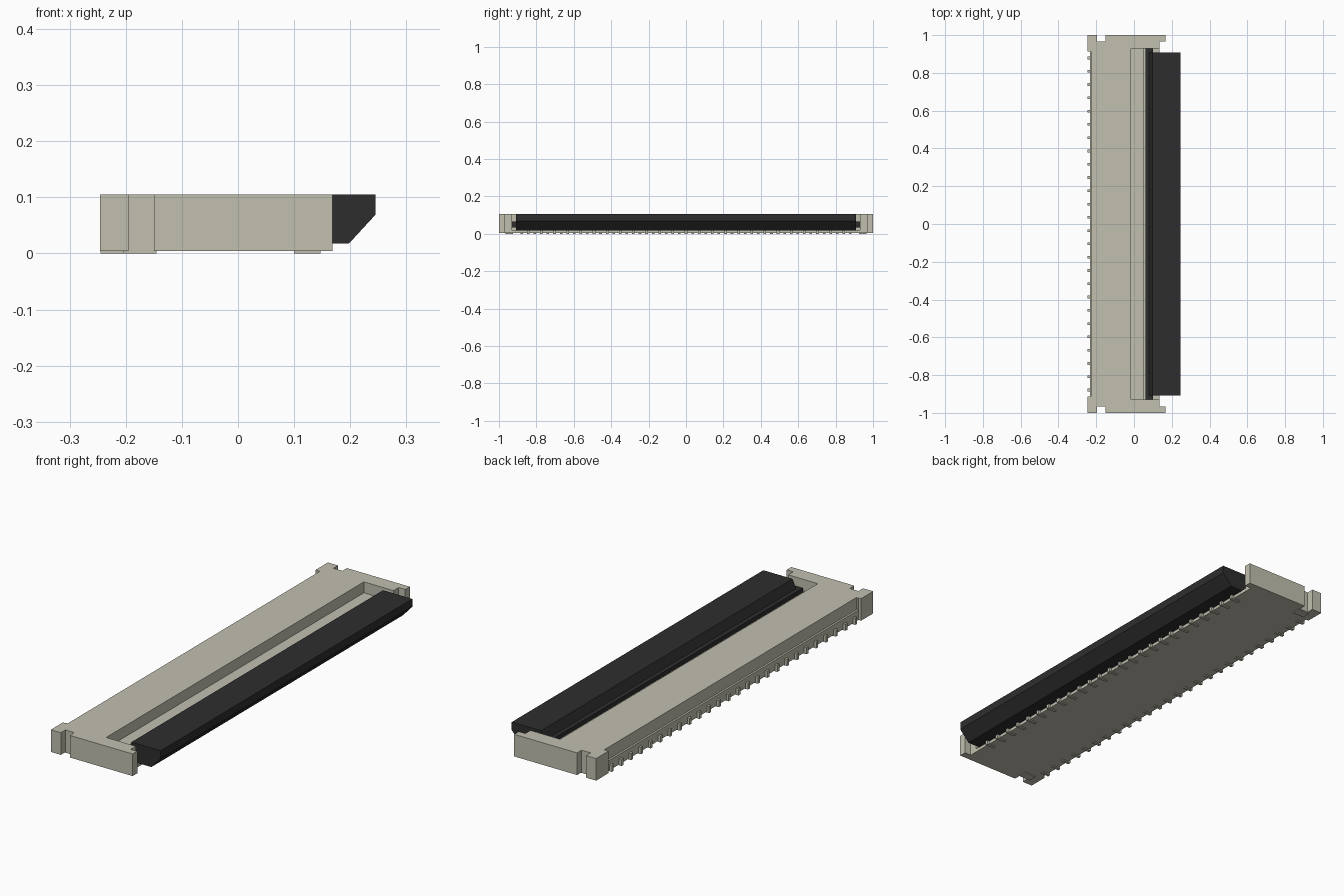
import bpy, bmesh

cube = bpy.data.objects.get("Cube")
if cube:
    bpy.data.objects.remove(cube, do_unlink=True)


def material(name, rgb):
    m = bpy.data.materials.new(name)
    m.use_nodes = True
    m.diffuse_color = (*rgb, 1)
    m.node_tree.nodes["Principled BSDF"].inputs["Base Color"].default_value = (*rgb, 1)
    return m


BEIGE = material("warm beige", (0.54, 0.53, 0.435))
BLACK = material("matte black", (0.027, 0.027, 0.027))


def add_prism(bm, points, a, b, axis):
    """Extrude a profile from a to b: (x, y) points along Z, or (x, z) points along Y."""
    def place(p, t):
        return (p[0], p[1], t) if axis == "Z" else (p[0], t, p[1])
    low = [bm.verts.new(place(p, a)) for p in points]
    high = [bm.verts.new(place(p, b)) for p in points]
    bm.faces.new(low)
    bm.faces.new(high)
    for i in range(len(points)):
        j = (i + 1) % len(points)
        bm.faces.new((low[i], low[j], high[j], high[i]))


def finish(name, bm, mat):
    bmesh.ops.recalc_face_normals(bm, faces=bm.faces)
    mesh = bpy.data.meshes.new(name)
    bm.to_mesh(mesh)
    bm.free()
    mesh.materials.append(mat)
    obj = bpy.data.objects.new(name, mesh)
    bpy.context.collection.objects.link(obj)
    return obj


def prism(name, points, a, b, axis, mat):
    bm = bmesh.new()
    add_prism(bm, points, a, b, axis)
    return finish(name, bm, mat)


def cut(target, name, points, a, b):
    cutter = prism(name, points, a, b, "Y", BEIGE)
    cutter.hide_render = True
    mod = target.modifiers.new(name, "BOOLEAN")
    mod.operation = "DIFFERENCE"
    mod.solver = "EXACT"
    mod.object = cutter
    bpy.context.view_layer.objects.active = target
    bpy.ops.object.modifier_apply(modifier=name)
    bpy.data.objects.remove(cutter, do_unlink=True)


# Housing: half outline mirrored across y, with notched ends
half = [(-0.233, 0.912), (-0.246, 0.912), (-0.246, 1), (-0.195, 1), (-0.195, 0.967),
        (-0.15, 0.967), (-0.15, 1), (0.168, 1), (0.168, 0.967), (0.135, 0.967)]
outline = half + [(x, -y) for x, y in reversed(half)]
housing = prism("housing", outline, 0.004, 0.105, "Z", BEIGE)

# Recess in the top that steps down into the open cable slot
cut(housing, "recess_cutter", [(-0.015, 0.2), (-0.015, 0.055), (0.05, 0.055),
                               (0.05, 0.02), (0.3, 0.02), (0.3, 0.2)], -0.93, 0.93)
# Narrow ledge along the contact edge
cut(housing, "ledge_cutter", [(-0.3, 0.2), (-0.3, 0.05), (-0.224, 0.05),
                              (-0.224, 0.2)], -0.91, 0.91)

# Locking flap with its bevelled front edge and hinge side
prism("locking_flap", [(0.095, 0.018), (0.198, 0.018), (0.245, 0.069), (0.245, 0.105),
                       (0.097, 0.105), (0.08, 0.065), (0.08, 0.035)],
      -0.908, 0.908, "Y", BLACK)
prism("hinge_bar", [(0.06, 0.035), (0.1, 0.035), (0.1, 0.065), (0.06, 0.065)],
      -0.929, 0.929, "Y", BLACK)

# Rows of solder contacts on both long edges, the front row staggered
PITCH, W = 0.0703, 0.007


def contact_row(name, count, points):
    bm = bmesh.new()
    for i in range(count):
        y = (i - (count - 1) / 2) * PITCH
        add_prism(bm, points, y - W, y + W, "Y")
    finish(name, bm, BEIGE)


contact_row("back_contacts", 26, [(-0.245, 0), (-0.205, 0), (-0.205, 0.03), (-0.245, 0.03)])
contact_row("front_contacts", 25, [(0.1, 0), (0.147, 0), (0.147, 0.022), (0.1, 0.022)])

# Solder tabs beneath the two ends
for side, s in (("left", 1), ("right", -1)):
    y0, y1 = sorted((s * 0.925, s * 0.965))
    prism("solder_tab_" + side, [(-0.205, 0), (-0.145, 0), (-0.145, 0.006), (-0.205, 0.006)],
          y0, y1, "Y", BEIGE)
